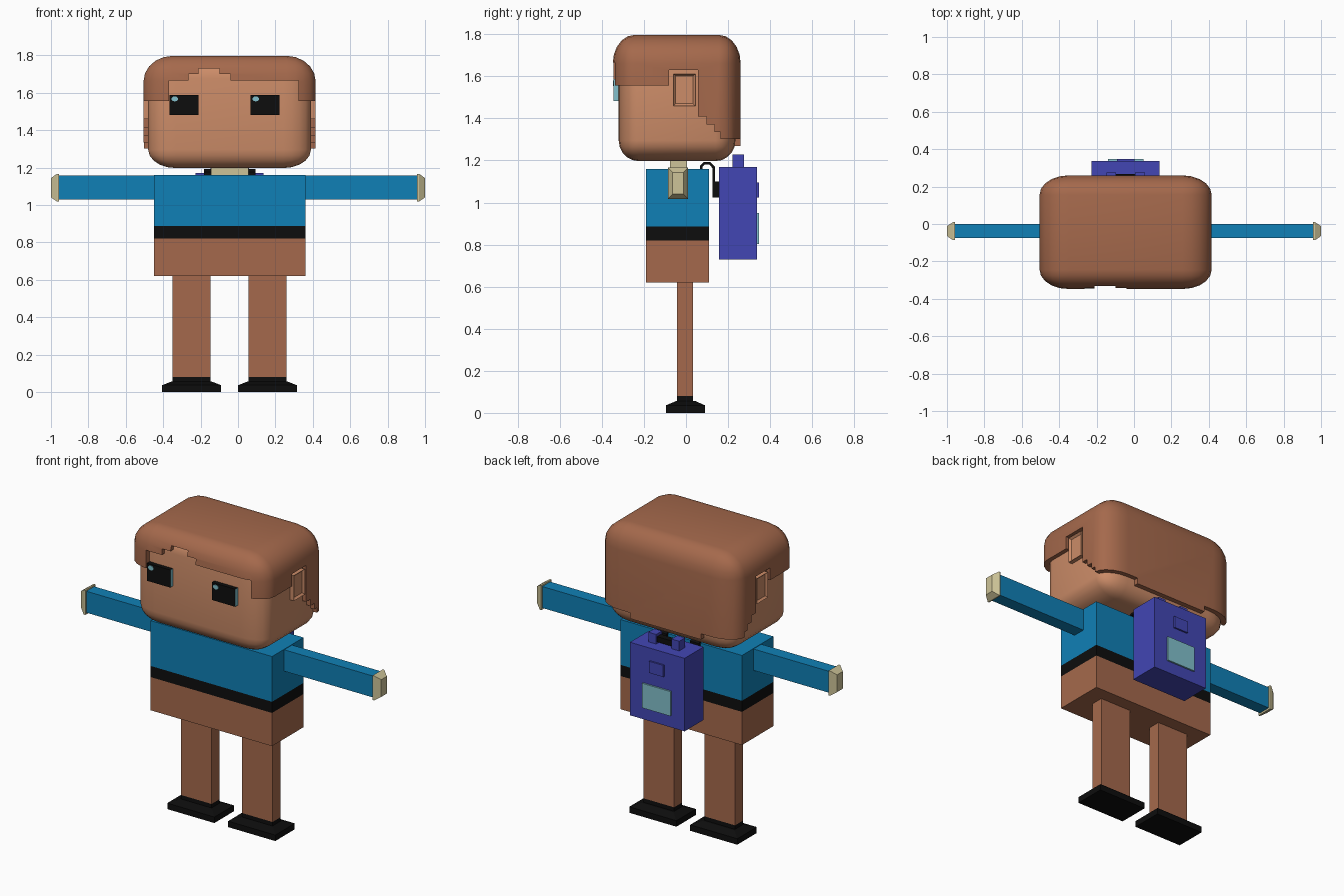
import bpy, bmesh, math
from mathutils import Vector

if "Cube" in bpy.data.objects:
    bpy.data.objects.remove(bpy.data.objects["Cube"], do_unlink=True)

CX = -0.045  # middle of the body


def material(name, r, g, b):
    lin = [(c / 255 / 12.92) if c < 11 else ((c / 255 + 0.055) / 1.055) ** 2.4 for c in (r, g, b)]
    m = bpy.data.materials.new(name)
    m.use_nodes = True
    m.diffuse_color = (*lin, 1)
    m.node_tree.nodes["Principled BSDF"].inputs["Base Color"].default_value = (*lin, 1)
    return m


skin = material("skin", 204, 140, 104)
brown = material("brown", 165, 105, 76)
blue = material("shirt blue", 16, 128, 182)
black = material("black", 13, 13, 13)
purple = material("bag purple", 66, 70, 180)
cream = material("cream", 206, 196, 152)
teal = material("pale teal", 130, 192, 204)


def finish(name, bm, *mats):
    bmesh.ops.recalc_face_normals(bm, faces=bm.faces)
    me = bpy.data.meshes.new(name)
    bm.to_mesh(me)
    bm.free()
    ob = bpy.data.objects.new(name, me)
    bpy.context.collection.objects.link(ob)
    for m in mats:
        me.materials.append(m)
    return ob


def cube_bm(x, y, z):
    bm = bmesh.new()
    bmesh.ops.create_cube(bm, size=1)
    for v in bm.verts:
        v.co = Vector([a[0] + (c + 0.5) * (a[1] - a[0]) for a, c in zip((x, y, z), v.co)])
    return bm


def box(name, x, y, z, *mats):
    return finish(name, cube_bm(x, y, z), *mats)


def mid(half, off=0.0):
    return (CX + off - half, CX + off + half)


def rounded(name, x, y, z, mat, radius):
    # bevelled unit cube, stretched to size
    bm = bmesh.new()
    bmesh.ops.create_cube(bm, size=1)
    bmesh.ops.bevel(bm, geom=bm.edges[:], offset=radius, segments=5, profile=0.5, affect='EDGES')
    for v in bm.verts:
        v.co = Vector([a[0] + (c + 0.5) * (a[1] - a[0]) for a, c in zip((x, y, z), v.co)])
    return finish(name, bm, mat)


def prism(name, pts, lo, hi, axis, mat):
    # outline in the plane across the axis, extruded along it
    bm = bmesh.new()
    place = (lambda p, t: (t, p[0], p[1])) if axis == 'x' else (lambda p, t: (p[0], t, p[1]))
    f = bm.faces.new([bm.verts.new(place(p, lo)) for p in pts])
    ext = bmesh.ops.extrude_face_region(bm, geom=[f])
    shift = Vector(place((0, 0), hi - lo))
    bmesh.ops.translate(bm, vec=shift, verts=[g for g in ext["geom"] if isinstance(g, bmesh.types.BMVert)])
    return finish(name, bm, mat)


def activate(ob):
    bpy.ops.object.select_all(action='DESELECT')
    bpy.context.view_layer.objects.active = ob
    ob.select_set(True)


def cut(ob, cutter):
    cutter.hide_render = True
    mod = ob.modifiers.new("cut", 'BOOLEAN')
    mod.operation, mod.solver, mod.object = 'DIFFERENCE', 'EXACT', cutter
    activate(ob)
    bpy.ops.object.modifier_apply(modifier=mod.name)
    bpy.data.objects.remove(cutter, do_unlink=True)


def smooth(ob):
    activate(ob)
    bpy.ops.object.shade_smooth_by_angle(angle=math.radians(35))


# Head and hair
head = rounded("head", mid(0.435), (-0.32, 0.235), (1.197, 1.775), skin, 0.17)
smooth(head)
hair = rounded("hair", mid(0.46), (-0.348, 0.26), (1.0, 1.797), brown, 0.17)
hairline = [(-1, 0.8), (-1, 1.556), (-0.08, 1.556), (-0.08, 1.63), (0.057, 1.63), (0.057, 1.41),
            (0.097, 1.41), (0.097, 1.37), (0.135, 1.37), (0.135, 1.335), (0.163, 1.335),
            (0.163, 1.303), (0.225, 1.303), (0.225, 1.268), (1, 1.268), (1, 0.8)]
cut(hair, prism("hairline_cutter", hairline, -1, 1, 'x', brown))
fringe = [(-0.37, 1.4), (-0.37, 1.665), (-0.265, 1.665), (-0.265, 1.7), (-0.21, 1.7), (-0.21, 1.73),
          (-0.1, 1.73), (-0.1, 1.7), (-0.04, 1.7), (-0.04, 1.665), (0.323, 1.665), (0.323, 1.4)]
cut(hair, prism("fringe_cutter", fringe, -0.6, -0.2, 'y', brown))
for s in (-1, 1):
    cut(hair, box("nape_cutter", mid(0.2, s * 0.437), (0.1, 0.5), (1.1, 1.303), brown))
smooth(hair)

# Neck and torso bands
box("neck", mid(0.1), (-0.076, 0.005), (1.1, 1.23), cream)
for name, z, m in (("hips", (0.62, 0.82), brown), ("belt", (0.82, 0.887), black),
                   ("shirt", (0.887, 1.16), blue)):
    box(name, mid(0.405), (-0.19, 0.11), z, m)

for s, side in ((-1, "right"), (1, "left")):
    # Ear with a recessed panel
    x0, x1 = CX + s * 0.4, CX + s * 0.46
    bm = cube_bm((min(x0, x1), max(x0, x1)), (-0.06, 0.044), (1.46, 1.612))
    bmesh.ops.recalc_face_normals(bm, faces=bm.faces)
    outer = [f for f in bm.faces if f.normal.x * s > 0.9]
    bmesh.ops.inset_region(bm, faces=outer, thickness=0.015, depth=0)
    bmesh.ops.translate(bm, vec=(-s * 0.012, 0, 0), verts=outer[0].verts)
    finish(side + "_ear", bm, skin)

    # Eye: dark front, pale sides, small glint
    e = s * 0.216 + (-0.026)
    ex = CX - 0.0 + s * 0.216 - 0.026
    ex = (0.145 if s > 0 else -0.288)
    eye = box(side + "_eye", (ex - 0.078, ex + 0.078), (-0.345, -0.29), (1.482, 1.588), black, teal)
    for p in eye.data.polygons:
        p.material_index = 1 if abs(p.normal.x) > 0.5 else 0
    bm = bmesh.new()
    bmesh.ops.create_cone(bm, cap_ends=True, segments=10, radius1=0.5, radius2=0.5, depth=1)
    for v in bm.verts:
        v.co = Vector((ex - 0.05 + v.co.x * 0.036, -0.345 + v.co.z * 0.006, 1.567 + v.co.y * 0.028))
    finish(side + "_eye_glint", bm, teal)

    # Arm and tapered hand
    a, b = CX + s * 0.4, s * 0.965
    box(side + "_arm", (min(a, b), max(a, b)), (-0.075, 0.0), (1.028, 1.157), blue)
    bm = cube_bm((0.958, 1.0), (-0.086, 0.01), (1.018, 1.166))
    bmesh.ops.recalc_face_normals(bm, faces=bm.faces)
    tip = [f for f in bm.faces if f.normal.x > 0.9][0]
    ring = bmesh.ops.extrude_face_region(bm, geom=[tip])
    bmesh.ops.delete(bm, geom=[tip], context='FACES_ONLY')
    tips = [g for g in ring["geom"] if isinstance(g, bmesh.types.BMVert)]
    for v in bm.verts:
        if v in tips:
            v.co.y = -0.038 + (v.co.y + 0.038) * 0.55
            v.co.z = 1.092 + (v.co.z - 1.092) * 0.7
        elif v.co.x > 0.99:
            v.co.x = 0.968
    for v in bm.verts:
        v.co.x *= s
    finish(side + "_hand", bm, cream)

    # Leg, ankle and sloped shoe
    lx = s * 0.203
    box(side + "_leg", mid(0.102, lx), (-0.043, 0.033), (0.08, 0.65), brown)
    box(side + "_ankle", mid(0.102, lx), (-0.043, 0.033), (0.04, 0.08), black)
    box(side + "_sole", mid(0.157, lx), (-0.095, 0.09), (0, 0.036), black)
    bm = cube_bm(mid(0.157, lx), (-0.095, 0.09), (0.036, 0.056))
    for v in bm.verts:
        if v.co.z > 0.05:
            v.co.x = CX + lx + (v.co.x - CX - lx) * 0.68
            v.co.y *= 0.5
    finish(side + "_shoe_top", bm, black)

    # Bag strap: a hooked band ending in a clasp
    hook = [(0.067, 1.15), (0.067, 1.175), (0.085, 1.193), (0.115, 1.193), (0.137, 1.17), (0.137, 1.03),
            (0.125, 1.03), (0.125, 1.165), (0.11, 1.181), (0.09, 1.181), (0.079, 1.17), (0.079, 1.15)]
    sx = mid(0.03, s * 0.108)
    prism(side + "_strap", hook, sx[0], sx[1], 'x', black)
    box(side + "_clasp", sx, (0.125, 0.16), (1.025, 1.1), black)
    box(side + "_bag_loop", mid(0.026, s * 0.077), (0.22, 0.276), (1.16, 1.228), purple)

# Backpack
box("backpack", mid(0.182), (0.157, 0.338), (0.73, 1.17), purple)
box("bag_handle", mid(0.055), (0.23, 0.268), (1.18, 1.212), black)
box("bag_buckle", mid(0.047), (0.33, 0.348), (1.025, 1.095), purple)
box("bag_pocket", mid(0.095), (0.33, 0.348), (0.802, 0.95), teal)
